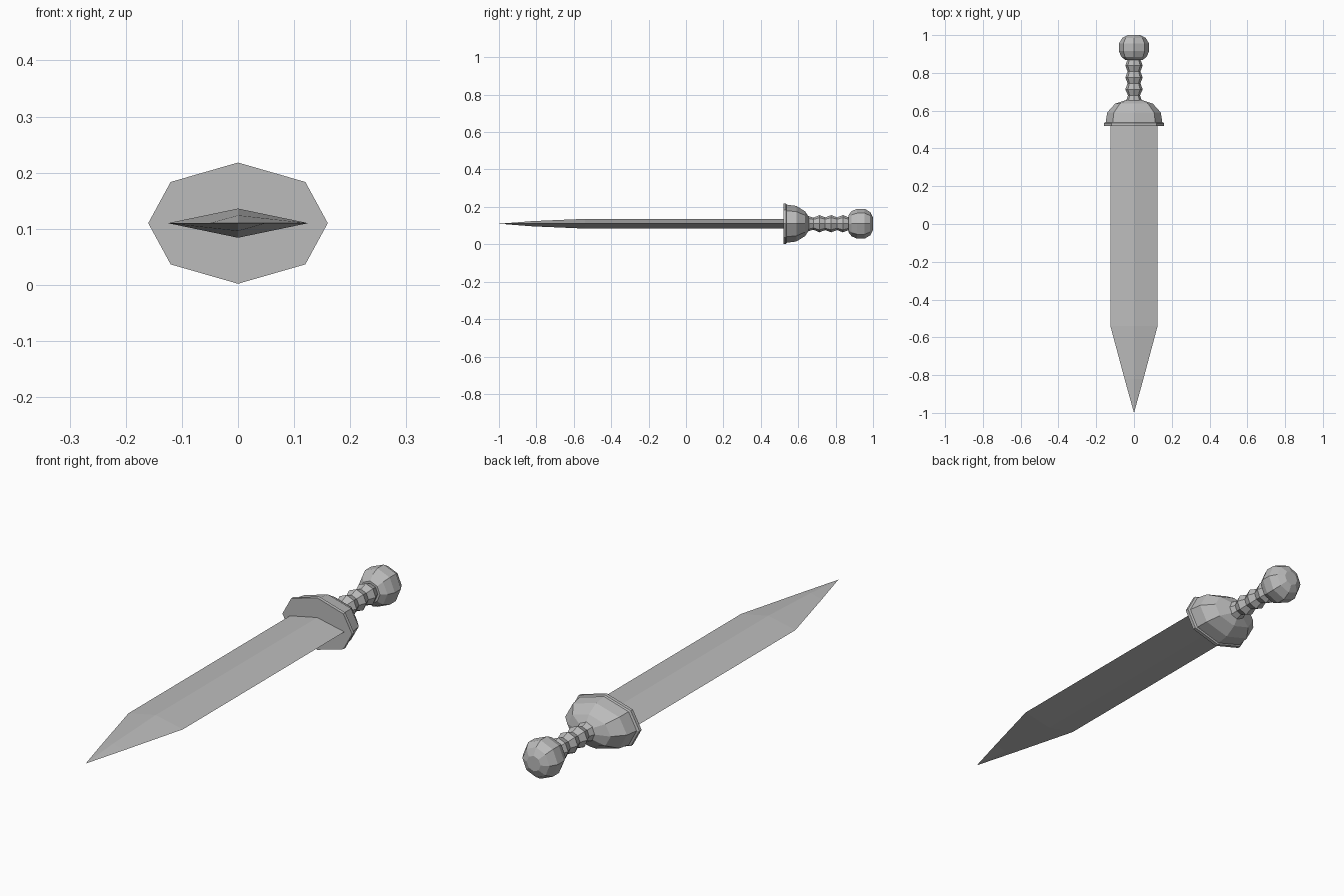
import bpy, bmesh
from math import sin, cos, pi

cube = bpy.data.objects.get("Cube")
if cube:
    bpy.data.objects.remove(cube)

MID = 0.11  # height of the sword's long axis

metal = bpy.data.materials.new("grey metal")
metal.use_nodes = True
grey = (0.5, 0.5, 0.5, 1)
metal.diffuse_color = grey
metal.node_tree.nodes["Principled BSDF"].inputs["Base Color"].default_value = grey


def loft(name, section, stations, tip=None):
    """Sweep a cross-section along y; stations hold (y, x scale, z scale)."""
    bm = bmesh.new()
    rings = [[bm.verts.new((x * sx, y, MID + z * sz)) for x, z in section]
             for y, sx, sz in stations]
    n = len(section)
    for a, b in zip(rings, rings[1:]):
        for i in range(n):
            j = (i + 1) % n
            bm.faces.new((a[i], a[j], b[j], b[i]))
    bm.faces.new(rings[0])
    if tip is None:
        bm.faces.new(rings[-1])
    else:
        point = bm.verts.new((0, tip, MID))
        for i in range(n):
            bm.faces.new((rings[-1][i], rings[-1][(i + 1) % n], point))
    bmesh.ops.recalc_face_normals(bm, faces=bm.faces)
    mesh = bpy.data.meshes.new(name)
    bm.to_mesh(mesh)
    bm.free()
    mesh.materials.append(metal)
    obj = bpy.data.objects.new(name, mesh)
    bpy.context.collection.objects.link(obj)
    return obj


# Blade: a flat diamond section that narrows to a point
diamond = [(1, 0), (0, 1), (-1, 0), (0, -1)]
loft("blade", diamond,
     [(0.53, 0.125, 0.026), (-0.54, 0.125, 0.026), (-0.82, 0.05, 0.014)], tip=-1)

# Guard: wide octagonal rim with a dome behind it
octagon = [(1, 0), (0.75, 0.68), (0, 1), (-0.75, 0.68),
           (-1, 0), (-0.75, -0.68), (0, -1), (0.75, -0.68)]
loft("guard", octagon,
     [(0.52, 0.16, 0.108), (0.534, 0.16, 0.108), (0.538, 0.15, 0.102),
      (0.59, 0.142, 0.095), (0.637, 0.1, 0.066), (0.657, 0.04, 0.036)])

# Grip: alternating waists and ridges
ring = [(cos(i * pi / 4), sin(i * pi / 4)) for i in range(8)]
grip = [(0.65 + 0.0315 * i, r, r)
        for i, r in enumerate([0.042, 0.032, 0.046, 0.034] + [0.046, 0.034] * 2)]
loft("grip", ring, grip)

# Pommel: faceted ball
loft("pommel", ring,
     [(0.868, 0.045, 0.045), (0.885, 0.067, 0.067), (0.915, 0.08, 0.08),
      (0.955, 0.08, 0.08), (0.985, 0.062, 0.062), (1.0, 0.032, 0.032)])
